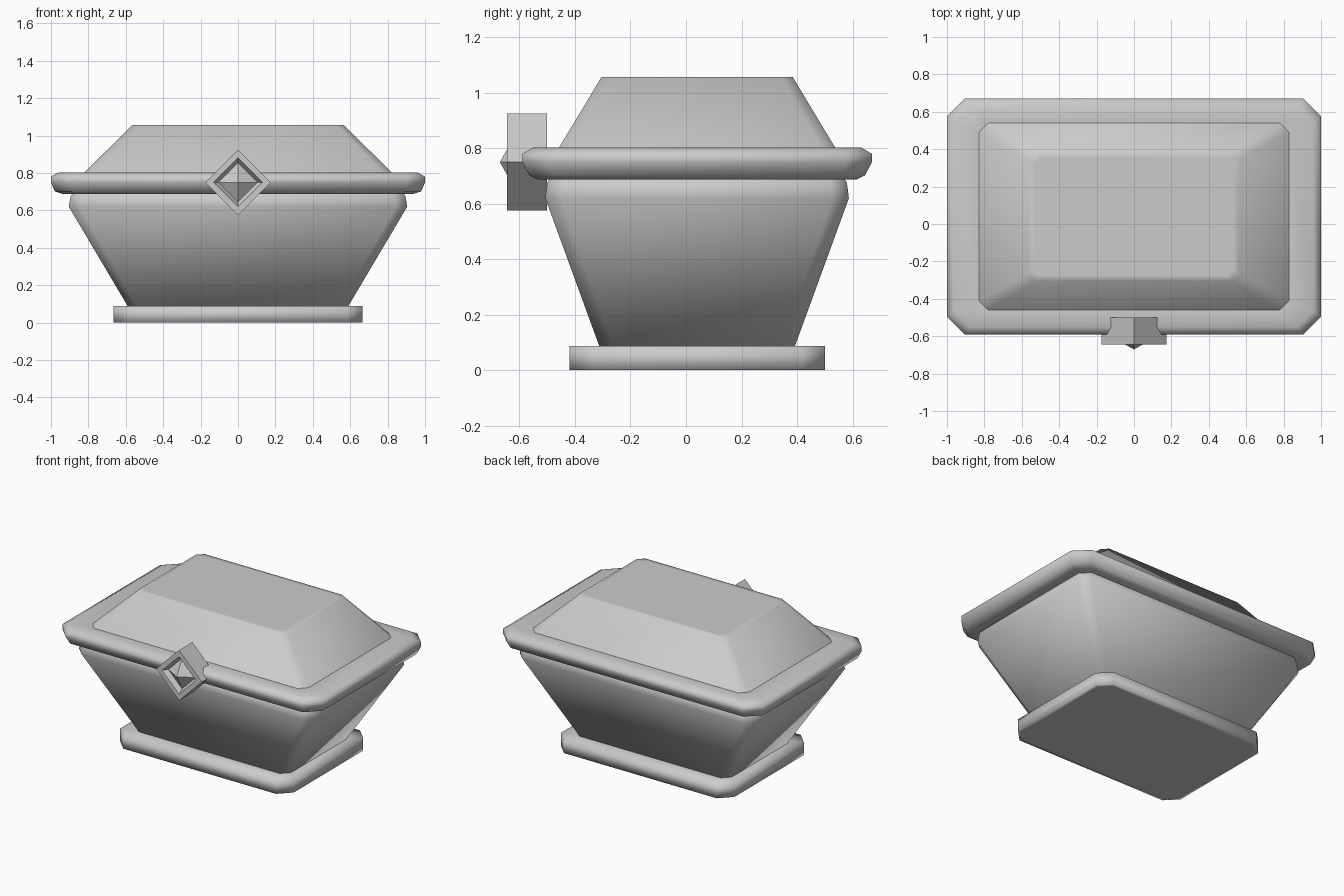
import bpy, bmesh, math
from mathutils import Vector

cube = bpy.data.objects.get("Cube")
if cube:
    bpy.data.objects.remove(cube, do_unlink=True)

mat = bpy.data.materials.new("plain_grey")
mat.use_nodes = True
grey = (0.6, 0.6, 0.6, 1)
mat.diffuse_color = grey
mat.node_tree.nodes["Principled BSDF"].inputs["Base Color"].default_value = grey

CY = 0.04  # centre of the box in depth


def octagon(hx, hy, z, c):
    """Rectangle with chamfered corners, counter-clockwise."""
    pts = []
    for sx, sy in ((1, -1), (1, 1), (-1, 1), (-1, -1)):
        pair = [(sx * (hx - c), sy * hy), (sx * hx, sy * (hy - c))]
        pts += pair if sx * sy < 0 else pair[::-1]
    return [Vector((x, y + CY, z)) for x, y in pts]


def diamond(r, y):
    """Upright square standing on its corner, facing the front."""
    return [Vector((r * math.sin(a), y, 0.75 + r * math.cos(a)))
            for a in (i * math.pi / 2 for i in range(4))]


def loft(name, rings, angle):
    """Skin a stack of rings, cap both ends and shade."""
    bm = bmesh.new()
    loops = [[bm.verts.new(p) for p in ring] for ring in rings]
    for a, b in zip(loops, loops[1:]):
        for i in range(len(a)):
            j = (i + 1) % len(a)
            bm.faces.new((a[i], a[j], b[j], b[i]))
    bm.faces.new(loops[0][::-1])
    bm.faces.new(loops[-1])
    bmesh.ops.remove_doubles(bm, verts=bm.verts, dist=0.0005)
    bmesh.ops.recalc_face_normals(bm, faces=bm.faces)
    mesh = bpy.data.meshes.new(name)
    bm.to_mesh(mesh)
    bm.free()
    mesh.materials.append(mat)
    obj = bpy.data.objects.new(name, mesh)
    bpy.context.collection.objects.link(obj)
    bpy.ops.object.select_all(action='DESELECT')
    obj.select_set(True)
    bpy.context.view_layer.objects.active = obj
    bpy.ops.object.shade_smooth_by_angle(angle=math.radians(angle))
    return obj


# Foot slab
loft("base", [octagon(0.64, 0.435, 0, 0.07), octagon(0.665, 0.46, 0, 0.08),
              octagon(0.665, 0.46, 0.088, 0.08), octagon(0.57, 0.34, 0.088, 0.05)], 100)

# Flared box body
loft("body", [octagon(0.585, 0.35, 0.08, 0.05), octagon(0.905, 0.547, 0.62, 0.06),
              octagon(0.895, 0.54, 0.675, 0.06), octagon(0.87, 0.52, 0.71, 0.06)], 80)

# Rounded rim
loft("rim", [octagon(0.84, 0.48, 0.69, 0.06), octagon(0.94, 0.575, 0.688, 0.08),
             octagon(0.98, 0.605, 0.702, 0.09), octagon(1.0, 0.63, 0.75, 0.095),
             octagon(1.0, 0.63, 0.78, 0.095), octagon(0.96, 0.59, 0.803, 0.085),
             octagon(0.84, 0.51, 0.797, 0.06)], 80)

# Sloped lid
loft("lid", [octagon(0.835, 0.505, 0.79, 0.05), octagon(0.565, 0.345, 1.056, 0.04),
             octagon(0.53, 0.315, 1.056, 0.03)], 80)

# Clasp frame and its pointed stud
loft("clasp_frame", [diamond(0.175, -0.50), diamond(0.175, -0.645),
                     diamond(0.13, -0.645), diamond(0.105, -0.61)], 30)
loft("clasp_stud", [diamond(0.105, -0.605), diamond(0.105, -0.612),
                    diamond(0.001, -0.67)], 30)
